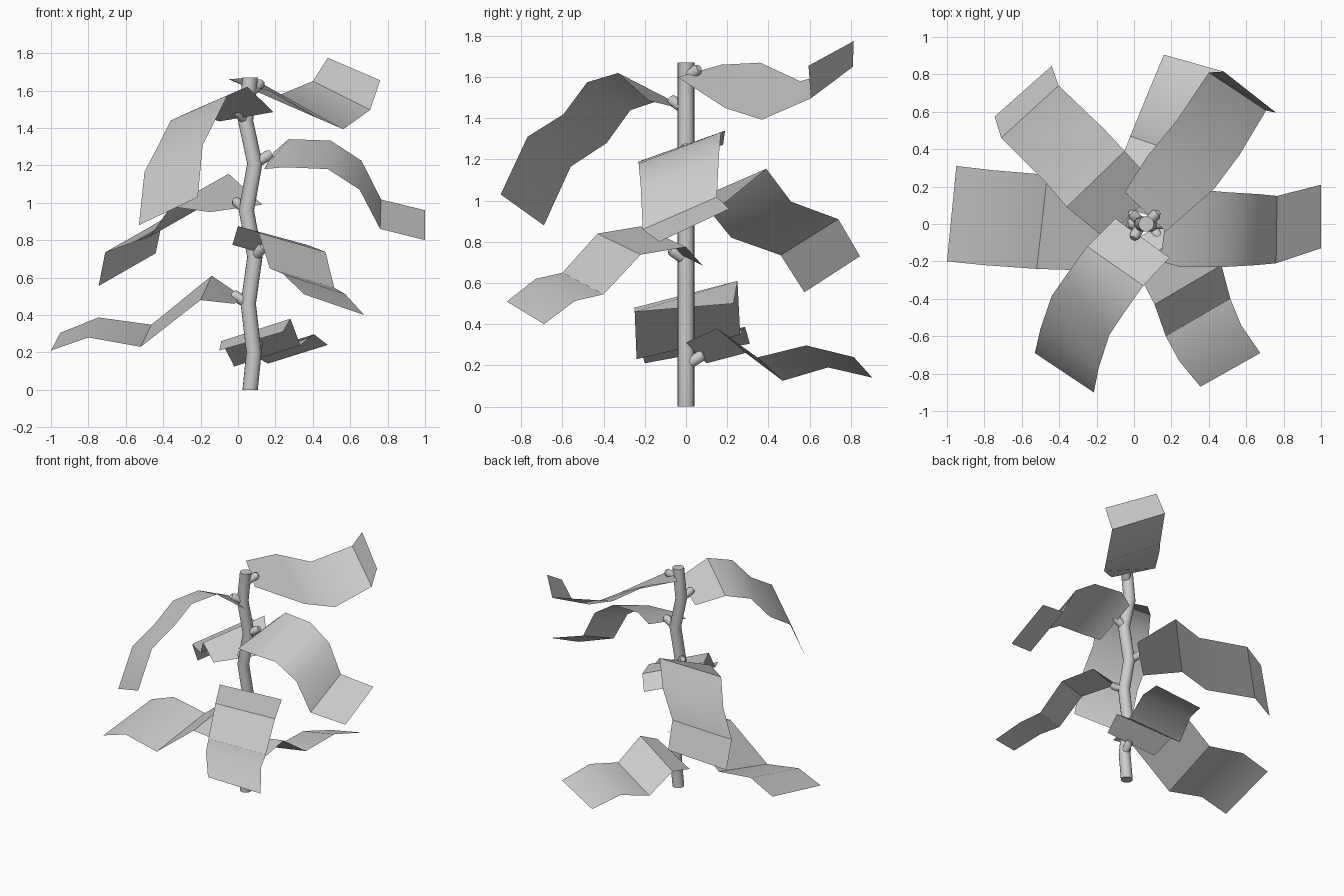
import bpy
import bmesh
from mathutils import Vector

cube = bpy.data.objects.get("Cube")
if cube:
    bpy.data.objects.remove(cube, do_unlink=True)


def make_material(name, colour):
    material = bpy.data.materials.new(name)
    material.use_nodes = True
    material.diffuse_color = colour
    material.node_tree.nodes["Principled BSDF"].inputs["Base Color"].default_value = colour
    return material


GREY = make_material("plain grey", (0.6, 0.6, 0.6, 1))


def finish(bm, name, sharp_angle):
    """Turn a bmesh into a smooth shaded object that keeps its creases."""
    mesh = bpy.data.meshes.new(name)
    bm.to_mesh(mesh)
    bm.free()
    mesh.materials.append(GREY)
    obj = bpy.data.objects.new(name, mesh)
    bpy.context.collection.objects.link(obj)
    bpy.ops.object.select_all(action="DESELECT")
    obj.select_set(True)
    bpy.context.view_layer.objects.active = obj
    bpy.ops.object.shade_smooth_by_angle(angle=sharp_angle)
    return obj


def tube(name, path, radii, sides):
    """Sweep a circle along a path, keeping every ring parallel."""
    path = [Vector(p) for p in path]
    turn = (path[-1] - path[0]).to_track_quat("Z", "Y").to_matrix().to_4x4()
    bm = bmesh.new()
    rings = []
    for centre, radius in zip(path, radii):
        ring = bmesh.ops.create_circle(bm, segments=sides, radius=radius)["verts"]
        bmesh.ops.transform(bm, matrix=turn, verts=ring)
        bmesh.ops.translate(bm, vec=centre, verts=ring)
        rings.append(ring)
    for low, high in zip(rings, rings[1:]):
        for i in range(sides):
            j = (i + 1) % sides
            bm.faces.new((low[i], low[j], high[j], high[i]))
    bm.faces.new(rings[0][::-1])
    bm.faces.new(rings[-1])
    bmesh.ops.recalc_face_normals(bm, faces=bm.faces)
    return finish(bm, name, 0.9)


def leaf(name, edge, base_span, middle_span, tip_span):
    """Thin bent strip: one long edge, and the span across to the other edge."""
    bm = bmesh.new()
    rows = []
    last = len(edge) - 1
    for i, point in enumerate(edge):
        near = Vector(point)
        if i == 0:
            span = Vector(base_span)
        else:
            span = Vector(middle_span).lerp(Vector(tip_span), (i - 1) / (last - 1))
        rows.append((bm.verts.new(near), bm.verts.new(near + span)))
    for (a, b), (c, d) in zip(rows, rows[1:]):
        bm.faces.new((a, b, d, c))
    bmesh.ops.recalc_face_normals(bm, faces=bm.faces)
    # Blades face upwards
    if sum(f.normal.z for f in bm.faces) < 0:
        bmesh.ops.reverse_faces(bm, faces=bm.faces)
    return finish(bm, name, 0.6)


# Zigzag stem
STEM = [(0.065, 0), (0.085, 0.2), (0.055, 0.46), (0.09, 0.71),
        (0.045, 0.96), (0.09, 1.21), (0.04, 1.44), (0.065, 1.67)]
tube("stem", [(x, 0, z) for x, z in STEM], [0.041] * len(STEM), 16)

# Short stalks, one for each leaf, rising outwards from the bends
STALK_DIRECTIONS = [(0.3, 0.95), (-1, 0), (0.5, -0.86), (-0.7, 0.7),
                    (1, 0), (-0.5, -0.86), (0.7, 0.7)]
for i, ((x, z), (dx, dy)) in enumerate(zip(STEM[1:], STALK_DIRECTIONS)):
    if i == len(STALK_DIRECTIONS) - 1:
        z -= 0.08
    start = Vector((x, 0, z))
    reach = Vector((dx, dy, 0.6)) * 0.09
    tube(f"leaf_stalk_{i + 1}", [start, start + reach * 0.85, start + reach],
         [0.028, 0.028, 0.018], 8)

# Leaves, from the lowest to the highest
leaf("leaf_back_low",
     [(-0.1, 0.1, 0.21), (-0.09, 0.29, 0.26), (-0.02, 0.47, 0.125),
      (0.07, 0.69, 0.19), (0.16, 0.905, 0.14)],
     (0.34, -0.1, 0.1), (0.37, -0.14, 0.12), (0.32, -0.09, 0.1))
leaf("leaf_right_low",
     [(-0.02, -0.25, 0.46), (-0.2, -0.25, 0.48), (-0.52, -0.24, 0.23),
      (-0.8, -0.22, 0.28), (-1, -0.2, 0.21)],
     (0.04, 0.48, 0.04), (0.06, 0.5, 0.13), (0.05, 0.51, 0.095))
leaf("leaf_front_left",
     [(-0.03, -0.1, 0.775), (0, -0.22, 0.875), (0.11, -0.43, 0.84),
      (0.17, -0.6, 0.65), (0.24, -0.73, 0.62), (0.355, -0.87, 0.51)],
     (0.33, 0.18, -0.09), (0.37, 0.22, -0.1), (0.32, 0.18, -0.11))
leaf("leaf_back_right",
     [(-0.15, -0.08, 0.95), (-0.36, 0.09, 0.98), (-0.47, 0.22, 0.82),
      (-0.71, 0.46, 0.735), (-0.745, 0.575, 0.555)],
     (0.28, 0.27, 0.04), (0.31, 0.3, 0.175), (0.305, 0.27, 0.175))
leaf("leaf_left_middle",
     [(0.14, -0.2, 1.18), (0.25, -0.23, 1.19), (0.48, -0.23, 1.18),
      (0.65, -0.22, 1.07), (0.76, -0.21, 0.86), (1, -0.13, 0.8)],
     (0.05, 0.38, 0.09), (0.02, 0.42, 0.15), (0, 0.34, 0.16))
leaf("leaf_front_right",
     [(-0.1, 0.03, 1.435), (-0.25, -0.12, 1.49), (-0.36, -0.27, 1.44),
      (-0.44, -0.385, 1.28), (-0.5, -0.56, 1.165), (-0.53, -0.69, 0.88)],
     (0.29, -0.21, 0.05), (0.3, -0.21, 0.13), (0.315, -0.21, 0.15))
leaf("leaf_back_left_top",
     [(-0.05, 0.17, 1.66), (0.07, 0.36, 1.67), (0.23, 0.555, 1.58),
      (0.4, 0.81, 1.65), (0.48, 0.815, 1.775)],
     (0.22, -0.21, -0.06), (0.36, -0.17, -0.22), (0.28, -0.22, -0.12))
